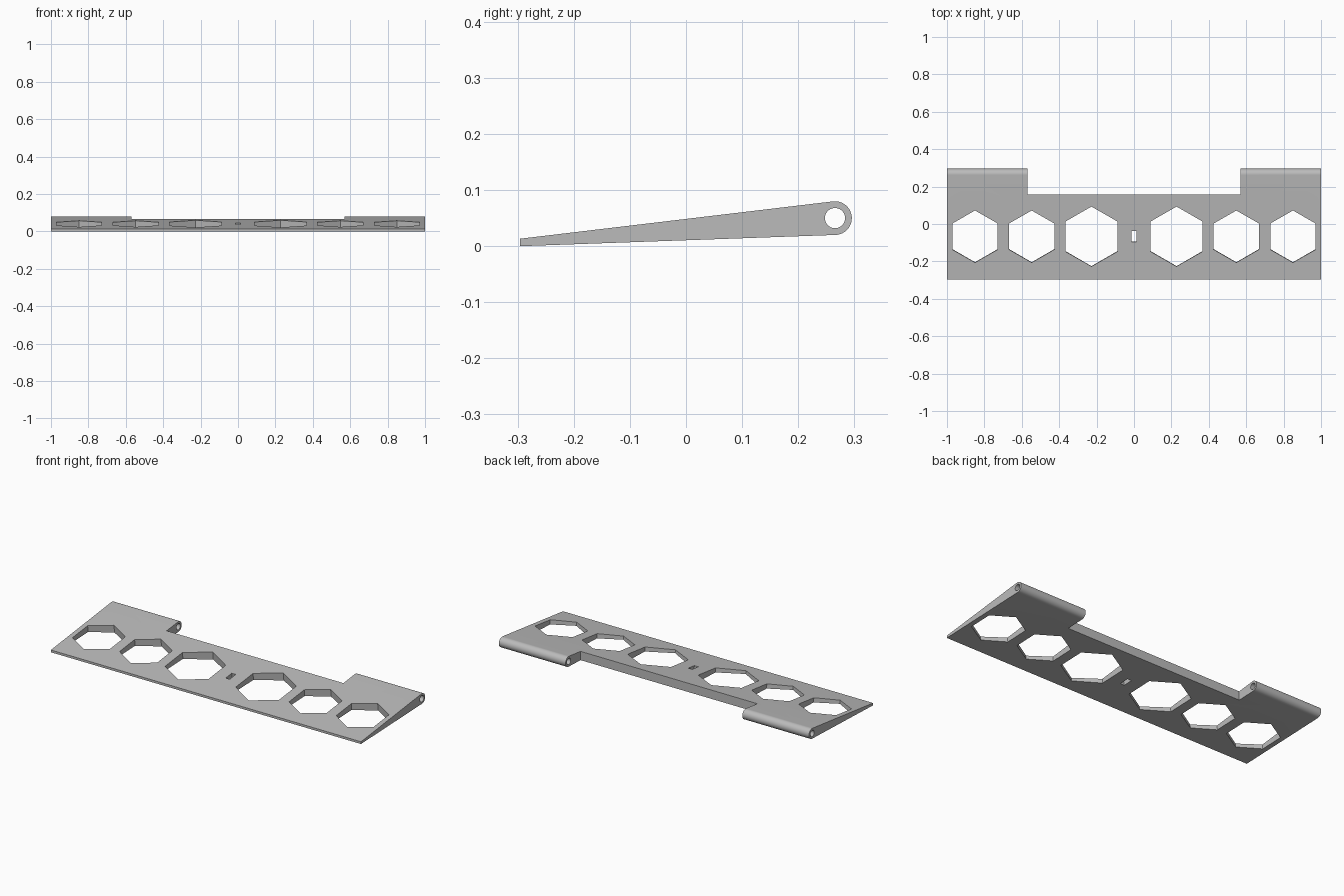
import bpy
import bmesh
from math import radians, sin, cos
from mathutils import Matrix

if "Cube" in bpy.data.objects:
    bpy.data.objects.remove(bpy.data.objects["Cube"], do_unlink=True)

HINGE_Y, HINGE_Z, HINGE_R, PIN_R = 0.2655, 0.05, 0.03, 0.018
HOLE_Y, TILT = -0.066, radians(5)

grey = bpy.data.materials.new("mid_grey")
grey.use_nodes = True
grey.diffuse_color = (0.5, 0.5, 0.5, 1)
grey.node_tree.nodes["Principled BSDF"].inputs["Base Color"].default_value = (0.5, 0.5, 0.5, 1)


def prism(name, outline, depth, matrix):
    """Extrude a flat outline along local z, centred, then place it."""
    bm = bmesh.new()
    face = bm.faces.new([bm.verts.new((u, v, -depth / 2)) for u, v in outline])
    top = bmesh.ops.extrude_face_region(bm, geom=[face])["geom"]
    verts = [g for g in top if isinstance(g, bmesh.types.BMVert)]
    bmesh.ops.translate(bm, verts=verts, vec=(0, 0, depth))
    bmesh.ops.transform(bm, matrix=matrix, verts=bm.verts)
    bmesh.ops.recalc_face_normals(bm, faces=bm.faces)
    mesh = bpy.data.meshes.new(name)
    bm.to_mesh(mesh)
    bm.free()
    obj = bpy.data.objects.new(name, mesh)
    bpy.context.collection.objects.link(obj)
    mesh.materials.append(grey)
    return obj


def arc(cx, cy, r, start, end, steps):
    angles = [radians(start + (end - start) * i / steps) for i in range(steps + 1)]
    return [(cx + r * cos(a), cy + r * sin(a)) for a in angles]


def rectangle(w, h):
    return [(-w / 2, -h / 2), (w / 2, -h / 2), (w / 2, h / 2), (-w / 2, h / 2)]


# Wedge-shaped plate ending in a round hinge barrel, extruded across x
along_x = Matrix(((0, 0, 1, 0), (1, 0, 0, 0), (0, 1, 0, 0), (0, 0, 0, 1)))
profile = [(-0.2955, 0.0133), (-0.2955, 0)] + arc(HINGE_Y, HINGE_Z, HINGE_R, -88, 97, 32)
plate = prism("hinged_plate", profile, 2, along_x)

# Pin bore and the notch between the two hinge barrels
bore = arc(HINGE_Y, HINGE_Z, PIN_R, 0, 360, 40)[:-1]
cutters = [prism("pin_bore_cutter", bore, 2.2, along_x),
           prism("notch_cutter", rectangle(1.14, 0.4), 1, Matrix.Translation((0, 0.357, 0)))]

# Hexagonal windows and the centre slot, cut square to the sloping plate
def place(x):
    return Matrix.Translation((x, HOLE_Y, 0.03)) @ Matrix.Rotation(TILT, 4, "X")


for x, r in ((0.2275, 0.161), (0.547, 0.14), (0.85, 0.14)):
    for side in (-1, 1):
        hexagon = arc(0, 0, r, 30, 330, 5)
        cutters.append(prism("window_cutter", hexagon, 0.3, place(side * x)))
cutters.append(prism("slot_cutter", rectangle(0.026, 0.057), 0.3, place(0)))

bpy.context.view_layer.objects.active = plate
for cutter in cutters:
    cut = plate.modifiers.new("cut", "BOOLEAN")
    cut.operation, cut.solver, cut.object = "DIFFERENCE", "EXACT", cutter
    bpy.ops.object.modifier_apply(modifier=cut.name)
    bpy.data.objects.remove(cutter, do_unlink=True)

bpy.ops.object.select_all(action="DESELECT")
plate.select_set(True)
bpy.ops.object.shade_smooth_by_angle(angle=radians(25))
